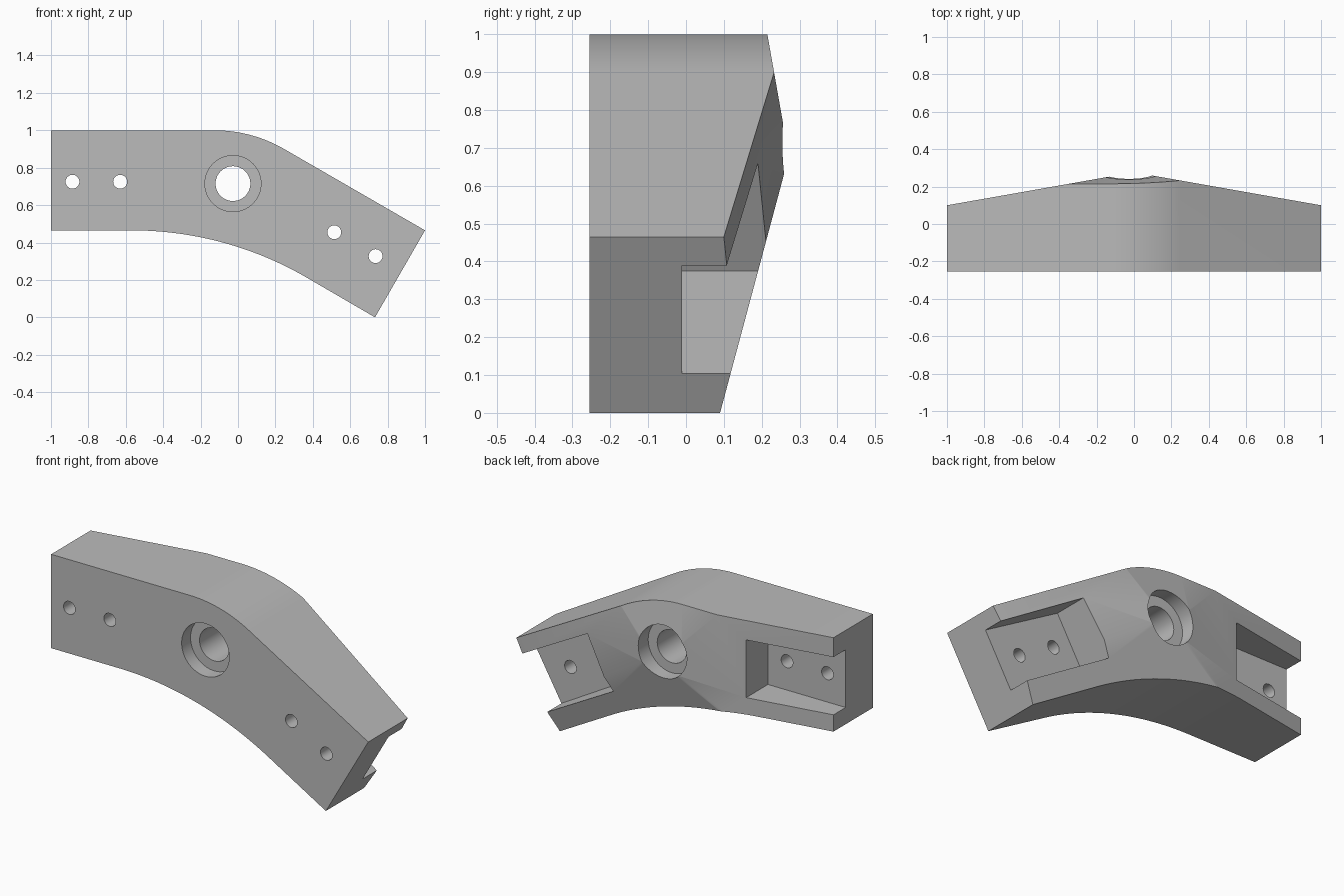
import bpy, bmesh
from math import radians, sin, cos, tan, pi
from mathutils import Matrix, Vector

cube = bpy.data.objects.get("Cube")
if cube:
    bpy.data.objects.remove(cube, do_unlink=True)

BEND = radians(30)
WIDTH = 0.535      # height of each arm
FRONT = -0.255
FLOOR = -0.01      # recess floor depth
grey = bpy.data.materials.new("plain grey")
grey.use_nodes = True
grey.diffuse_color = (0.5, 0.5, 0.5, 1)
grey.node_tree.nodes["Principled BSDF"].inputs["Base Color"].default_value = grey.diffuse_color


def make_object(name, bm):
    bmesh.ops.recalc_face_normals(bm, faces=bm.faces)
    mesh = bpy.data.meshes.new(name)
    bm.to_mesh(mesh)
    bm.free()
    mesh.materials.append(grey)
    obj = bpy.data.objects.new(name, mesh)
    bpy.context.collection.objects.link(obj)
    return obj


def bend_arc(corner_x, corner_z, tangent, steps):
    """Points of a fillet from level to the downward bend."""
    radius = tangent / tan(BEND / 2)
    return [(corner_x - tangent + radius * sin(BEND * i / steps),
             corner_z - radius * (1 - cos(BEND * i / steps))) for i in range(steps + 1)]


def box(name, matrix, x0, x1, y0, y1, z0, z1):
    bm = bmesh.new()
    size = Matrix.Diagonal((x1 - x0, y1 - y0, z1 - z0, 1))
    middle = Matrix.Translation(((x0 + x1) / 2, (y0 + y1) / 2, (z0 + z1) / 2))
    bmesh.ops.create_cube(bm, size=1, matrix=matrix @ middle @ size)
    return make_object(name, bm)


def drill(name, x, z, radius, y0, y1, sides):
    bm = bmesh.new()
    place = Matrix.Translation((x, (y0 + y1) / 2, z)) @ Matrix.Rotation(pi / 2, 4, 'X')
    bmesh.ops.create_cone(bm, cap_ends=True, segments=sides, radius1=radius,
                          radius2=radius, depth=y1 - y0, matrix=place)
    return make_object(name, bm)


# Bent bar: side profile extruded from front to back
top = bend_arc(0.0734, 1.0, 0.2, 24)
bottom = bend_arc(-0.07, 1.0 - WIDTH, 0.5, 32)
profile = [(-1, 1.0)] + top + [(1, 0.465), (0.7325, 0)] + bottom[::-1] + [(-1, 1.0 - WIDTH)]
bm = bmesh.new()
face = bm.faces.new([bm.verts.new((x, FRONT, z)) for x, z in profile])
back = bmesh.ops.extrude_face_region(bm, geom=[face])
bmesh.ops.translate(bm, vec=(0, 0.7, 0),
                    verts=[v for v in back["geom"] if isinstance(v, bmesh.types.BMVert)])
bar = make_object("bent_bracket", bm)

# Envelope whose sloping back planes taper the bar towards every side
envelope_bm = bmesh.new()
bmesh.ops.create_cube(envelope_bm, size=4)
slope, steep = tan(radians(10)), tan(radians(15))
for point, normal in [((-1, 0.1, 0), (-slope, 1, 0)), ((1, 0.1, 0), (slope, 1, 0)),
                      ((0, 0.215, 1), (0, 1, slope)), ((0, 0.09, 0), (0, 1, -steep))]:
    bmesh.ops.bisect_plane(envelope_bm, geom=envelope_bm.verts[:] + envelope_bm.edges[:] + envelope_bm.faces[:],
                           plane_co=point, plane_no=Vector(normal).normalized(), clear_outer=True)
    bmesh.ops.holes_fill(envelope_bm, edges=[e for e in envelope_bm.edges if e.is_boundary])
envelope = make_object("back_envelope", envelope_bm)

# Frames for the arms: local x runs inward from the end, z from the outer edge
left_frame = Matrix.Translation((-1, 0, 1))
right_frame = (Matrix.Translation((1, 0, 0.465)) @ Matrix.Rotation(BEND, 4, 'Y')
               @ Matrix.Diagonal((-1, 1, 1, 1)))
cutters = []
for side, frame, length, drop, holes in [("level", left_frame, 0.49, 0.275, (0.115, 0.37)),
                                         ("sloped", right_frame, 0.54, 0.2515, (0.16, 0.415))]:
    # Open-ended recess and two screw holes
    cutters.append(box(side + "_recess", frame, -0.3, length, FLOOR, 1,
                       -drop - 0.1645, -drop + 0.1645))
    for s in holes:
        p = frame @ Vector((s, 0, -drop))
        cutters.append(drill(side + "_screw_hole", p.x, p.z, 0.037, -1, 1, 32))

# Pivot hole with a counterbore on both faces
cutters.append(drill("pivot_hole", -0.027, 0.715, 0.093, -1, 1, 64))
cutters.append(drill("front_counterbore", -0.027, 0.715, 0.15, -1, -0.175, 64))
cutters.append(drill("back_counterbore", -0.027, 0.715, 0.15, 0.165, 1, 64))

# Apply the cuts and remove the cutters
for tool in [envelope] + cutters:
    mod = bar.modifiers.new(tool.name, 'BOOLEAN')
    mod.operation = 'INTERSECT' if tool is envelope else 'DIFFERENCE'
    mod.solver = 'EXACT'
    mod.object = tool
bpy.context.view_layer.update()
result = bpy.data.meshes.new_from_object(bar.evaluated_get(bpy.context.evaluated_depsgraph_get()))
bar.modifiers.clear()
bar.data = result
bar.data.materials.clear()
bar.data.materials.append(grey)
for tool in [envelope] + cutters:
    bpy.data.objects.remove(tool, do_unlink=True)

for obj in bpy.context.selected_objects:
    obj.select_set(False)
bar.select_set(True)
bpy.context.view_layer.objects.active = bar
bpy.ops.object.shade_smooth_by_angle(angle=radians(30))
